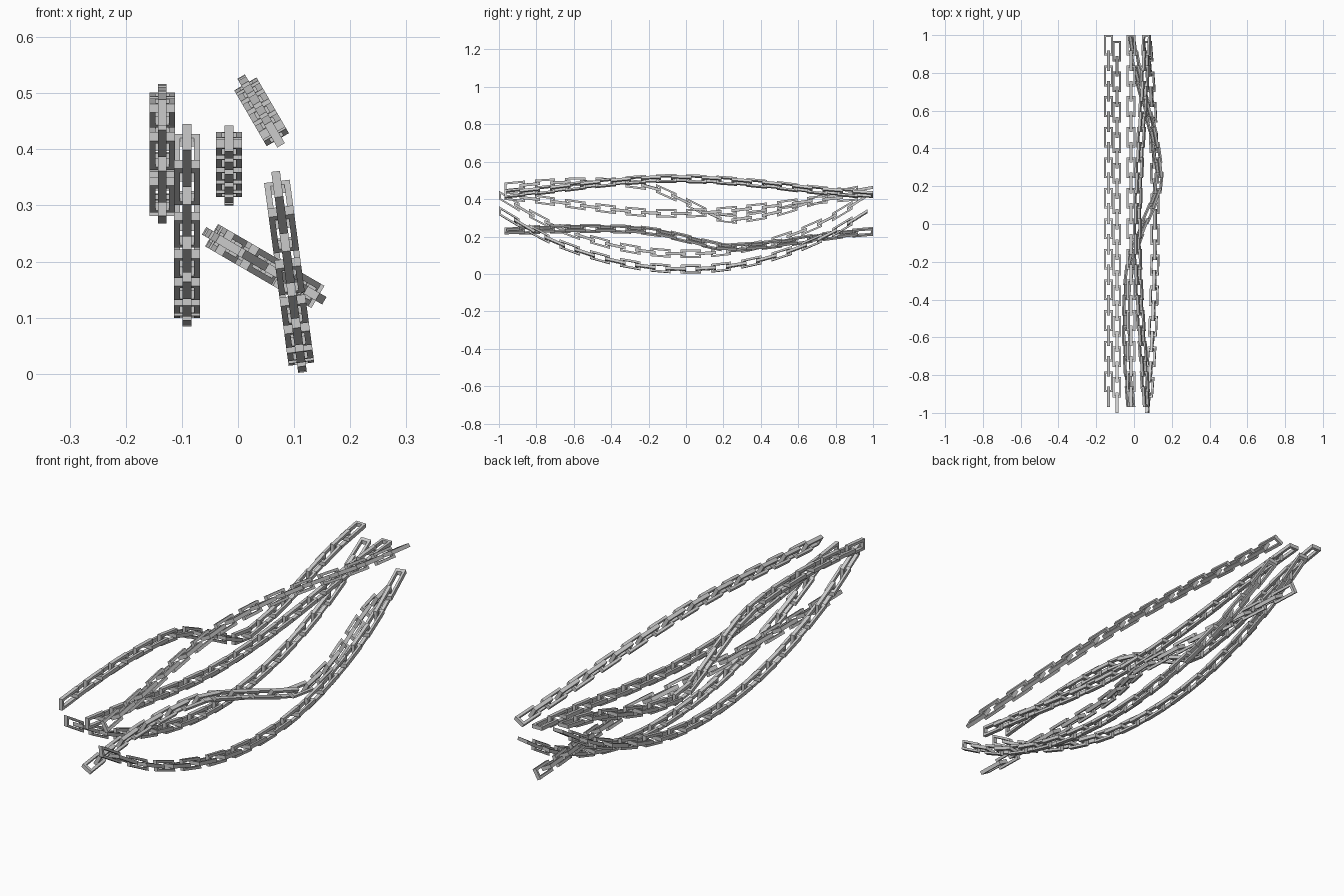
import bpy, bmesh
from mathutils import Vector

if "Cube" in bpy.data.objects:
    bpy.data.objects.remove(bpy.data.objects["Cube"])

N, START, END = 24, -0.97, 1.0      # links per chain and its extent in y
L, W = 0.109, 0.046                 # link length and width
T, D = 0.0108, 0.0155               # bar width in the link plane, and depth
PITCH = (END - START - L) / (N - 1)

# Sag profiles: (y, height fraction)
WAVE = [(-1, .85), (-.75, .96), (-.5, 1), (-.2, .88), (0, .46), (.2, 0),
        (.35, .05), (.5, .2), (.8, .66), (1, .85)]
DEEP = [(-1, 1), (-.75, .54), (-.5, .24), (-.25, .06), (0, 0),
        (.25, .06), (.5, .25), (.75, .57), (1, 1.05)]
ARC = [(-1, 1), (-.75, .7), (-.5, .35), (-.25, .07), (-.08, 0), (.15, .08),
       (.45, .38), (.7, .72), (1, 1)]


def sample(keys, y):
    """Smooth (Hermite) interpolation through the profile keys."""
    y = max(-1, min(1, y))
    i = max(k for k in range(len(keys) - 1) if keys[k][0] <= y)

    def slope(k):
        a, b = keys[max(k - 1, 0)], keys[min(k + 1, len(keys) - 1)]
        return (b[1] - a[1]) / (b[0] - a[0])
    (y0, v0), (y1, v1) = keys[i], keys[i + 1]
    h = y1 - y0
    t = (y - y0) / h
    return ((2*t**3 - 3*t*t + 1) * v0 + (t**3 - 2*t*t + t) * h * slope(i)
            + (3*t*t - 2*t**3) * v1 + (t**3 - t*t) * h * slope(i + 1))


def add_link(bm, yc, side, normal, place):
    """Rectangular ring of flat bar, lying in the plane of y and side."""
    rings = []
    for inset, n in ((0, -1), (0, 1), (T, 1), (T, -1)):
        a, b = L / 2 - inset, W / 2 - inset
        rings.append([bm.verts.new(place(yc + sy * a, side * (sx * b) + normal * (n * D / 2)))
                      for sy, sx in ((-1, -1), (1, -1), (1, 1), (-1, 1))])
    for r in range(4):
        p, q = rings[r], rings[(r + 1) % 4]
        for k in range(4):
            j = (k + 1) % 4
            bm.faces.new((p[k], p[j], q[j], q[k]))


def chain(name, low, high, keys, shift=0):
    """Chain hanging in the plane through low and high (x, z) points."""
    p0, p1 = Vector((low[0], 0, low[1])), Vector((high[0], 0, high[1]))
    up = (p1 - p0).normalized()
    side = Vector((up.z, 0, -up.x))

    def place(y, off):
        return p0.lerp(p1, sample(keys, y)) + off + Vector((0, y, 0))
    bm = bmesh.new()
    for i in range(N):
        yc = START + shift + L / 2 + i * PITCH
        if i % 2:
            add_link(bm, yc, side, up, place)
        else:
            add_link(bm, yc, up, side, place)
    bmesh.ops.recalc_face_normals(bm, faces=bm.faces)
    me = bpy.data.meshes.new(name)
    bm.to_mesh(me)
    bm.free()
    bpy.context.collection.objects.link(bpy.data.objects.new(name, me))


# Six hanging chains
chain("wavy_chain_upright", (-.135, .293), (-.135, .493), WAVE)
chain("wavy_chain_tilted", (.132, .143), (-.04, .243), WAVE)
chain("deep_chain_upright", (-.091, .107), (-.091, .422), DEEP, -.03)
chain("deep_chain_tilted", (.112, .025), (.07, .338), DEEP, -.03)
chain("shallow_chain_upright", (-.016, .323), (-.016, .423), ARC)
chain("arched_chain_tilted", (.017, .51), (.067, .424), ARC)
